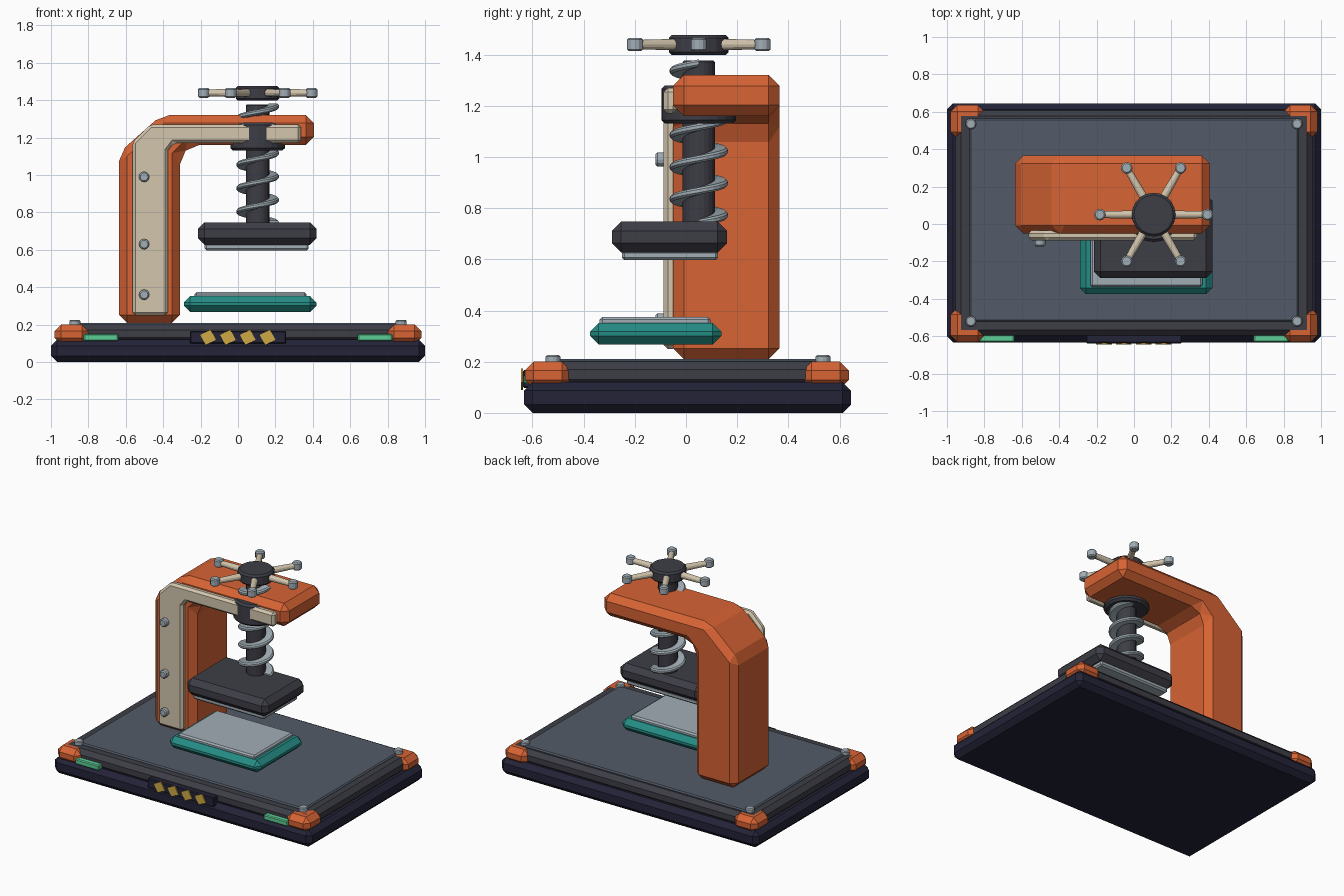
import bpy, bmesh, math
from mathutils import Vector, Matrix

if "Cube" in bpy.data.objects:
    bpy.data.objects.remove(bpy.data.objects["Cube"])


def srgb(r, g, b):
    f = lambda c: c / 12.92 if c <= 0.04045 else ((c + 0.055) / 1.055) ** 2.4
    return (f(r / 255), f(g / 255), f(b / 255), 1)


def material(name, r, g, b):
    m = bpy.data.materials.new(name)
    m.diffuse_color = srgb(r, g, b)
    m.use_nodes = True
    m.node_tree.nodes["Principled BSDF"].inputs["Base Color"].default_value = m.diffuse_color
    return m


ORANGE = material("burnt orange", 215, 99, 52)
CREAM = material("warm cream", 212, 198, 174)
SLATE = material("slate grey", 82, 91, 104)
CHARCOAL = material("charcoal", 61, 61, 70)
NAVY = material("dark navy", 35, 35, 56)
STEEL = material("pale steel", 161, 174, 182)
TEAL = material("teal", 37, 140, 133)
MINT = material("mint green", 92, 205, 150)
GOLD = material("gold", 205, 168, 68)


def finish(name, bm, mat, bevel=0.0, angle=40):
    bmesh.ops.recalc_face_normals(bm, faces=bm.faces)
    me = bpy.data.meshes.new(name)
    bm.to_mesh(me)
    bm.free()
    me.materials.append(mat)
    ob = bpy.data.objects.new(name, me)
    bpy.context.collection.objects.link(ob)
    if bevel:
        mod = ob.modifiers.new("chamfer", 'BEVEL')
        mod.width = bevel
        mod.segments = 1
        mod.limit_method = 'ANGLE'
        mod.angle_limit = math.radians(angle)
        mod.use_clamp_overlap = False
    return ob


def box(name, x, y, z, mat, bevel=0.0, spin=0.0):
    """Box from (min, max) ranges; spin turns it about the y axis."""
    lo, hi = Vector((x[0], y[0], z[0])), Vector((x[1], y[1], z[1]))
    bm = bmesh.new()
    bmesh.ops.create_cube(bm, size=1, matrix=Matrix.Translation((lo + hi) / 2)
                          @ Matrix.Rotation(spin, 4, 'Y')
                          @ Matrix.Diagonal((*(hi - lo), 1)))
    return finish(name, bm, mat, bevel)


def rod(name, a, b, r1, mat, r2=None, sides=16, bevel=0.0):
    """Cylinder or cone from point a to point b."""
    a, b = Vector(a), Vector(b)
    turn = (b - a).to_track_quat('Z', 'Y').to_matrix().to_4x4()
    bm = bmesh.new()
    bmesh.ops.create_cone(bm, cap_ends=True, segments=sides, radius1=r1,
                          radius2=r1 if r2 is None else r2, depth=(b - a).length,
                          matrix=Matrix.Translation((a + b) / 2) @ turn)
    return finish(name, bm, mat, bevel, 60)


def extrude_xz(name, pts, y0, y1, mat, bevel):
    """Side profile in x and z, extruded along y."""
    bm = bmesh.new()
    face = bm.faces.new([bm.verts.new((x, y0, z)) for x, z in pts])
    ext = bmesh.ops.extrude_face_region(bm, geom=[face])
    moved = [v for v in ext["geom"] if isinstance(v, bmesh.types.BMVert)]
    bmesh.ops.translate(bm, verts=moved, vec=(0, y1 - y0, 0))
    return finish(name, bm, mat, bevel)


# Base: slab, tier and work surface
box("base_slab", (-1, 1), (-0.633, 0.645), (0, 0.12), NAVY, 0.033)
box("base_tier", (-0.955, 0.955), (-0.597, 0.607), (0.10, 0.2), CHARCOAL, 0.03)
box("work_surface", (-0.88, 0.88), (-0.52, 0.565), (0.19, 0.21), SLATE, 0.008)

# Corner guards with bolts
for sx, side in ((-1, "left"), (1, "right")):
    for cy, end in ((-0.54, "front"), (0.546, "back")):
        box(f"corner_guard_{end}_{side}", (sx * 0.89 - 0.09, sx * 0.89 + 0.09),
            (cy - 0.09, cy + 0.09), (0.093, 0.2), ORANGE, 0.035)
        by = -0.52 if cy < 0 else 0.535
        rod(f"corner_bolt_{end}_{side}", (sx * 0.872, by, 0.19),
            (sx * 0.872, by, 0.226), 0.029, STEEL, sides=12, bevel=0.006)
    # Front light strip
    xs = sorted((sx * 0.64, sx * 0.825))
    box(f"light_strip_{side}", xs, (-0.632, -0.59), (0.113, 0.15), MINT, 0.006)

# Front panel with gold diamonds
box("front_panel", (-0.257, 0.257), (-0.638, -0.59), (0.098, 0.167), NAVY, 0.006)
for i in range(4):
    cx = -0.16 + i * 0.106
    box(f"panel_diamond_{i + 1}", (cx - 0.031, cx + 0.031), (-0.645, -0.637),
        (0.101, 0.163), GOLD, 0.0, math.radians(-28))

# Arched frame and its cream facing
extrude_xz("frame_arm", [(-0.635, 0.21), (-0.31, 0.21), (-0.31, 1.10), (-0.25, 1.16),
                         (0.405, 1.16), (0.405, 1.32), (-0.41, 1.32), (-0.635, 1.12)],
           -0.05, 0.365, ORANGE, 0.042)
extrude_xz("frame_facing", [(-0.565, 0.25), (-0.375, 0.25), (-0.375, 1.13), (-0.345, 1.17),
                            (0.338, 1.17), (0.338, 1.27), (-0.47, 1.27), (-0.565, 1.175)],
           -0.087, -0.035, CREAM, 0.016)
for i, z in enumerate((0.36, 0.63, 0.99)):
    rod(f"facing_bolt_{i + 1}", (-0.502, -0.08, z), (-0.502, -0.119, z),
        0.028, STEEL, sides=12, bevel=0.007)

# Screw: collar, shaft and spiral thread
CX, CY = 0.105, 0.05
rod("screw_collar", (CX, CY, 1.13), (CX, CY, 1.28), 0.146, CHARCOAL, sides=24, bevel=0.014)
rod("screw_shaft", (CX, CY, 0.72), (CX, CY, 1.377), 0.063, CHARCOAL, sides=20, bevel=0.006)

bm = bmesh.new()
TURNS, STEPS = 5, 24
previous = None
for i in range(TURNS * STEPS + 1):
    a = math.tau * i / STEPS
    z = 0.742 + 0.125 * i / STEPS
    ring = [bm.verts.new((CX + r * math.cos(a), CY + r * math.sin(a), z + dz))
            for r, dz in ((0.058, -0.014), (0.106, -0.014), (0.114, -0.006),
                          (0.114, 0.006), (0.106, 0.014), (0.058, 0.014))]
    if previous:
        for k in range(6):
            j = (k + 1) % 6
            bm.faces.new((previous[k], previous[j], ring[j], ring[k]))
    else:
        bm.faces.new(ring)
    previous = ring
bm.faces.new(previous)
finish("screw_thread", bm, STEEL)

# Hand wheel: hub, six spokes and end caps
rod("wheel_hub", (CX, CY, 1.398), (CX, CY, 1.477), 0.117, CHARCOAL, sides=20, bevel=0.012)
for i in range(6):
    a = math.radians(60 * i)
    d = Vector((math.cos(a), math.sin(a), 0))
    c = Vector((CX, CY, 1.439))
    rod(f"wheel_spoke_{i + 1}", c + d * 0.08, c + d * 0.285, 0.023, CREAM, 0.018, 12)
    tip = c + d * 0.288
    rod(f"wheel_cap_{i + 1}", tip - Vector((0, 0, 0.026)), tip + Vector((0, 0, 0.026)),
        0.031, STEEL, sides=12, bevel=0.007)

# Moving press head and its steel face
box("press_head", (-0.215, 0.42), (-0.29, 0.16), (0.627, 0.747), CHARCOAL, 0.036)
box("press_face", (-0.178, 0.378), (-0.25, 0.125), (0.597, 0.635), STEEL, 0.01)

# Lower pad and its steel plate
box("lower_pad", (-0.29, 0.42), (-0.375, 0.138), (0.267, 0.352), TEAL, 0.034)
box("lower_plate", (-0.232, 0.365), (-0.337, 0.096), (0.34, 0.374), STEEL, 0.01)
